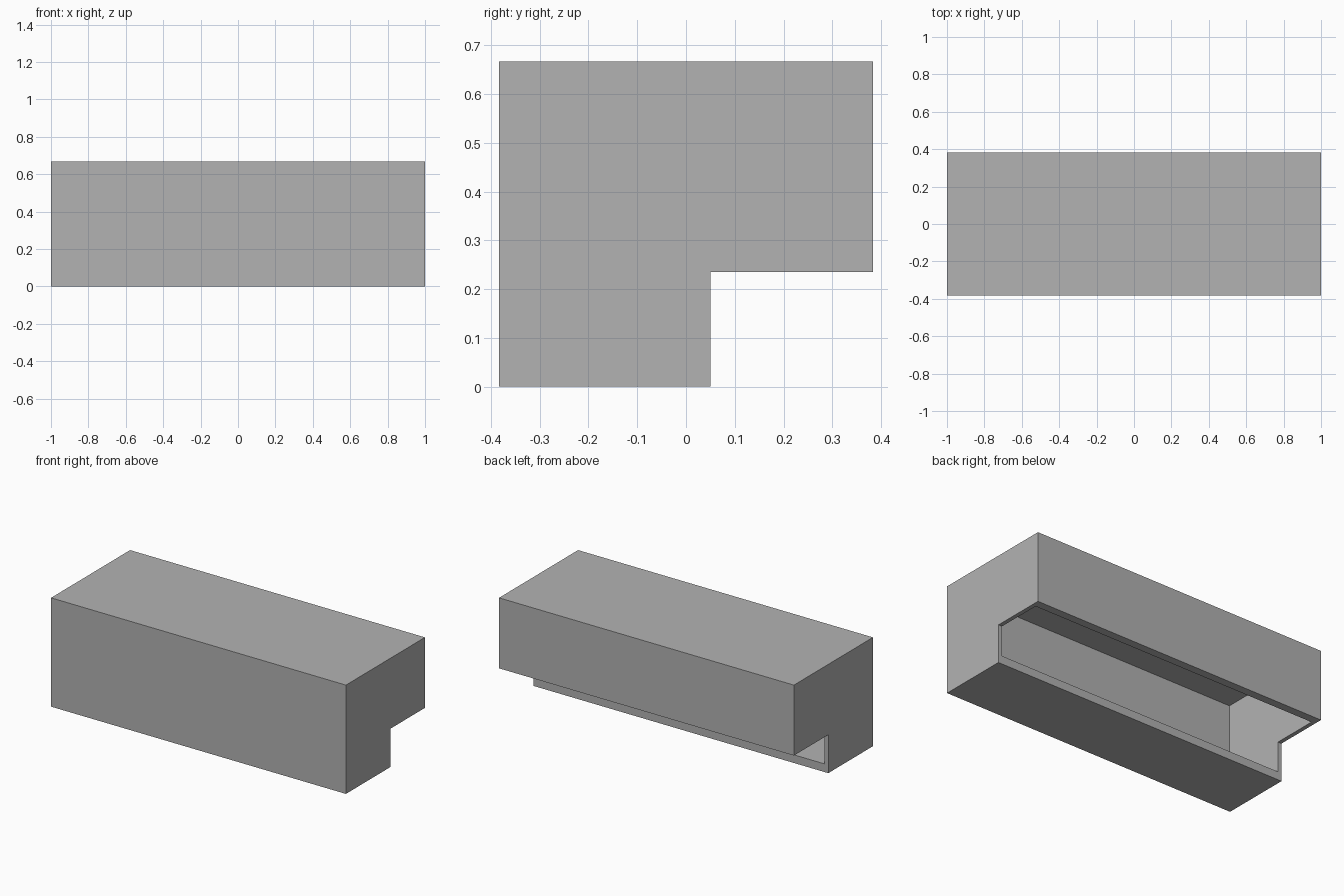
import bpy
import bmesh
from mathutils import Vector

default = bpy.data.objects.get("Cube")
if default:
    bpy.data.objects.remove(default, do_unlink=True)

# Overall sizes
HALF_LENGTH = 1.0
FRONT, BACK, TOP = -0.383, 0.383, 0.667
NOTCH_Y, NOTCH_Z = 0.05, 0.235
WALL, RIM = 0.025, 0.05

grey = bpy.data.materials.new("plain grey")
grey.use_nodes = True
colour = (0.448, 0.448, 0.448, 1)
grey.diffuse_color = colour
grey.node_tree.nodes["Principled BSDF"].inputs["Base Color"].default_value = colour


def extrude_profile(name, profile, half_length):
    """Extrude a (y, z) outline along x, centred on x = 0."""
    bm = bmesh.new()
    face = bm.faces.new([bm.verts.new((-half_length, y, z)) for y, z in profile])
    result = bmesh.ops.extrude_face_region(bm, geom=[face])
    moved = [v for v in result["geom"] if isinstance(v, bmesh.types.BMVert)]
    bmesh.ops.translate(bm, verts=moved, vec=Vector((2 * half_length, 0, 0)))
    bmesh.ops.recalc_face_normals(bm, faces=bm.faces)
    mesh = bpy.data.meshes.new(name)
    bm.to_mesh(mesh)
    bm.free()
    mesh.materials.append(grey)
    obj = bpy.data.objects.new(name, mesh)
    bpy.context.collection.objects.link(obj)
    return obj


# Stepped outer casing
casing = extrude_profile("casing", [
    (FRONT, 0), (NOTCH_Y, 0), (NOTCH_Y, NOTCH_Z),
    (BACK, NOTCH_Z), (BACK, TOP), (FRONT, TOP)], HALF_LENGTH)

# Hollow interior, which opens through both faces of the step
y0, y1, z0, z1 = FRONT + WALL, BACK - RIM, RIM, TOP - WALL
cavity = extrude_profile("cavity_cutter", [
    (y0, z0), (y1, z0), (y1, z1), (y0, z1)], HALF_LENGTH - WALL)
cavity.hide_render = True
cavity.hide_viewport = True
cavity.display_type = 'WIRE'

hollow = casing.modifiers.new("hollow", 'BOOLEAN')
hollow.operation = 'DIFFERENCE'
hollow.solver = 'EXACT'
hollow.object = cavity
